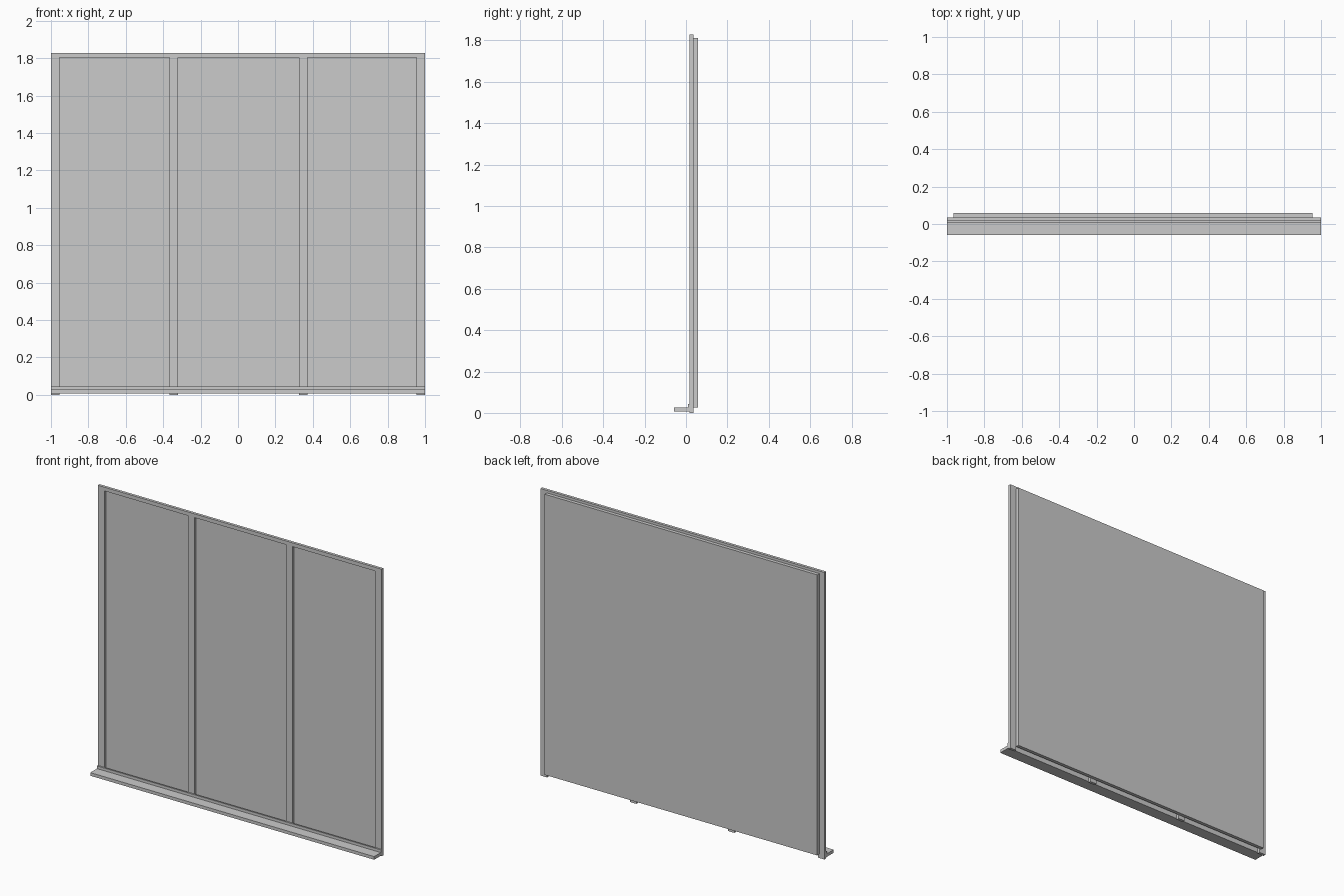
import bpy

if "Cube" in bpy.data.objects:
    bpy.data.objects.remove(bpy.data.objects["Cube"])


def box(name, x0, x1, y0, y1, z0, z1):
    """Axis-aligned box from its limits."""
    bpy.ops.mesh.primitive_cube_add(
        size=1, location=((x0 + x1) / 2, (y0 + y1) / 2, (z0 + z1) / 2))
    ob = bpy.context.object
    ob.name = name
    ob.scale = (x1 - x0, y1 - y0, z1 - z0)
    bpy.ops.object.transform_apply(location=False, rotation=False, scale=True)
    return ob


def extrude_x(name, profile, x0, x1):
    """Prism with a (y, z) cross-section running along x."""
    n = len(profile)
    verts = [(x, y, z) for x in (x0, x1) for y, z in profile]
    faces = [tuple(range(n))[::-1], tuple(range(n, 2 * n))]
    faces += [(i, (i + 1) % n, n + (i + 1) % n, n + i) for i in range(n)]
    mesh = bpy.data.meshes.new(name)
    mesh.from_pydata(verts, [], faces)
    ob = bpy.data.objects.new(name, mesh)
    bpy.context.collection.objects.link(ob)
    return ob


HEIGHT = 1.828
FRONT, BACK = 0.018, 0.036      # frame depth
RAIL = 0.024
POST = 0.046

# Four upright posts, their ends forming the feet
post_edges = [-1.0, -0.366, 0.325, 1.0 - POST]
for i, x in enumerate(post_edges):
    box(f"post_{i + 1}", x, x + POST, FRONT, BACK, 0, HEIGHT)

# Top rail segments between the posts
for i, (a, b) in enumerate(zip(post_edges, post_edges[1:])):
    box(f"top_rail_{i + 1}", a + POST, b, FRONT, BACK, HEIGHT - RAIL, HEIGHT)

# Large board fixed to the back of the frame
box("back_board", -0.965, 0.955, BACK, 0.058, 0.025, 1.812)

# Tray ledge along the bottom front with a low upstand
extrude_x("front_ledge", [(-0.058, 0.007), (FRONT, 0.007), (FRONT, 0.044),
                          (0.009, 0.044), (0.009, 0.027), (-0.058, 0.027)],
          -1.0, 1.0)
